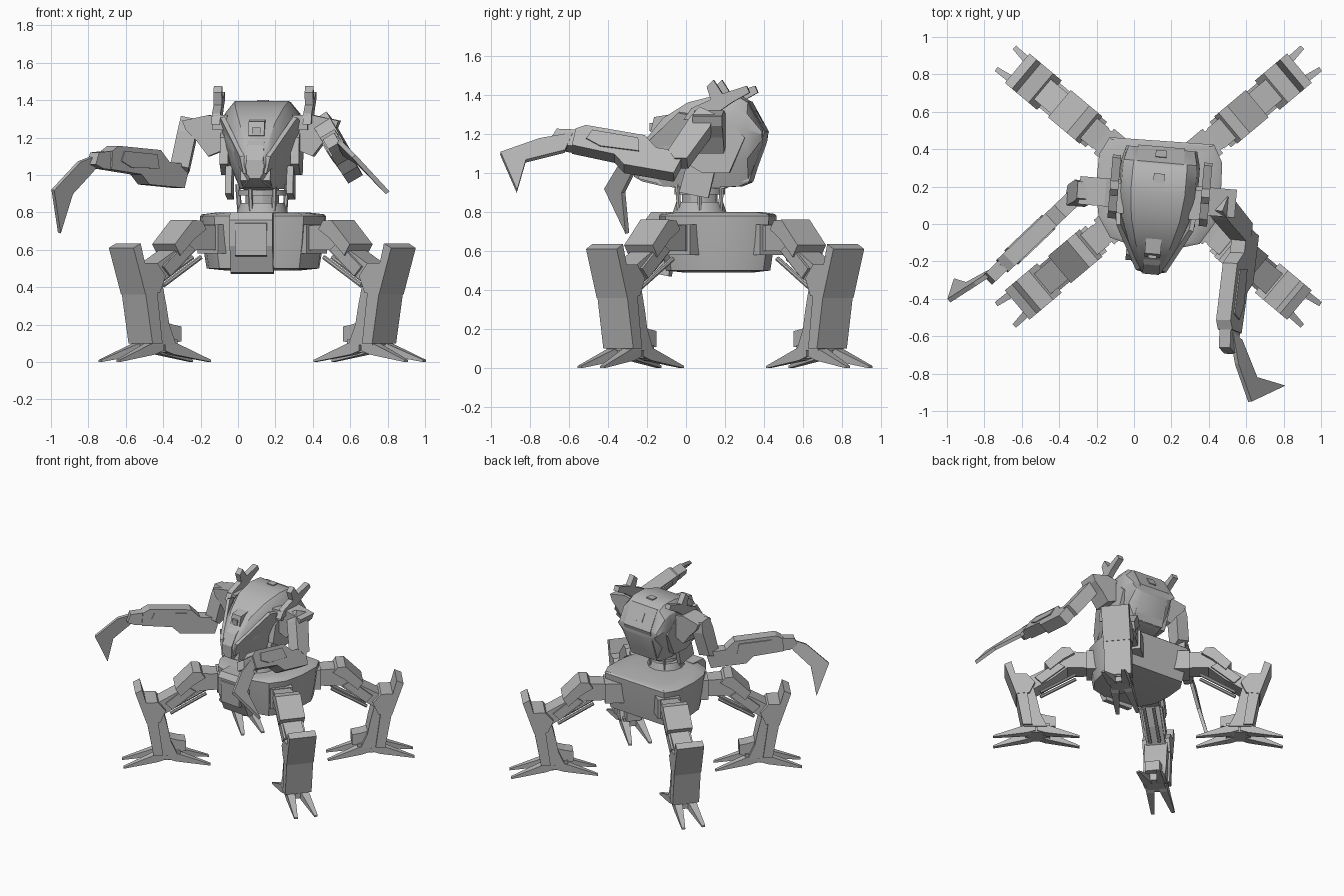
import bpy, bmesh, math
from mathutils import Vector, Matrix

cube = bpy.data.objects.get("Cube")
if cube:
    bpy.data.objects.remove(cube)

grey = bpy.data.materials.new("plain_grey")
grey.use_nodes = True
grey.diffuse_color = (0.47, 0.47, 0.47, 1)
grey.node_tree.nodes["Principled BSDF"].inputs["Base Color"].default_value = (0.47, 0.47, 0.47, 1)
Z = Vector((0, 0, 1))


def finish(name, bm, smooth=False):
    bmesh.ops.recalc_face_normals(bm, faces=bm.faces[:])
    mesh = bpy.data.meshes.new(name)
    bm.to_mesh(mesh)
    bm.free()
    mesh.materials.append(grey)
    ob = bpy.data.objects.new(name, mesh)
    bpy.context.collection.objects.link(ob)
    if smooth:
        bpy.ops.object.select_all(action='DESELECT')
        ob.select_set(True)
        bpy.context.view_layer.objects.active = ob
        bpy.ops.object.shade_smooth_by_angle(angle=math.radians(30))
    return ob


def loft(name, rings, smooth=False):
    """Skin a list of equal closed rings and cap both ends."""
    bm = bmesh.new()
    loops = [[bm.verts.new(p) for p in ring] for ring in rings]
    n = len(loops[0])
    for a, b in zip(loops, loops[1:]):
        for i in range(n):
            j = (i + 1) % n
            bm.faces.new((a[i], a[j], b[j], b[i]))
    bm.faces.new(loops[0])
    bm.faces.new(loops[-1])
    return finish(name, bm, smooth)


def slab(name, pts, width, origin=(0, 0, 0), along=(0, 1, 0), up=Z):
    """Side profile (along, up) extruded sideways; width may vary per point."""
    u = Vector(along).normalized()
    s = Vector(up).cross(u).normalized()
    v = u.cross(s)
    w = width if isinstance(width, list) else [width] * len(pts)
    return loft(name, [[Vector(origin) + u * a + v * b + s * (k * h / 2)
                        for (a, b), h in zip(pts, w)] for k in (-1, 1)])


def plate(name, pts, thick):
    """Flat plate through points in space."""
    p = [Vector(q) for q in pts]
    n = sum((a.cross(b) for a, b in zip(p, p[1:] + p[:1])), Vector()).normalized()
    return loft(name, [[q + n * (k * thick / 2) for q in p] for k in (-1, 1)])


def rod(name, a, b, r, sides=10, r2=None):
    a, b = Vector(a), Vector(b)
    bm = bmesh.new()
    rot = (b - a).to_track_quat('Z', 'Y').to_matrix().to_4x4()
    bmesh.ops.create_cone(bm, cap_ends=True, segments=sides, radius1=r, radius2=r2 or r,
                          depth=(b - a).length, matrix=Matrix.Translation((a + b) / 2) @ rot)
    return finish(name, bm, True)


def rect(a, b, c, d):
    return [(a, c), (b, c), (b, d), (a, d)]


# Pelvis: tapered shell with a rim, front plate and waist
TURN = Matrix.Rotation(math.radians(-4), 3, 'Z')
HUB = Vector((0.13, 0.17, 0))
half = [(.10, -.30), (.24, -.26), (.31, -.15), (.335, .0), (.33, .18), (.28, .275)]
outline = half + [(-x, y) for x, y in reversed(half)]


def pelvis_ring(k, z):
    return [HUB + TURN @ Vector((x * k, y * k, z)) for x, y in outline]


loft("pelvis", [pelvis_ring(k, z) for k, z in
                ((.6, .49), (.89, .50), (.96, .64), (1, .78), (.96, .79), (.72, .80))], True)
slab("pelvis_front_plate", [(-.30, .48), (-.25, .47), (-.22, .80), (-.34, .80), (-.37, .76),
                            (-.36, .62)], .23, HUB + Vector((-.035, 0, 0)), TURN @ Vector((0, 1, 0)))
slab("pelvis_front_badge", [(-.37, .57), (-.3, .56), (-.3, .77), (-.375, .74)], .17,
     HUB + Vector((-.035, 0, 0)), TURN @ Vector((0, 1, 0)))
rod("waist_base", (.13, .07, .79), (.13, .07, .85), .14, 12, .12)
rod("waist_column", (.13, .07, .84), (.13, .07, .96), .09, 12)
rod("waist_collar", (.13, .07, .89), (.13, .07, .92), .13, 12)
for i in range(6):
    d = Matrix.Rotation(i * math.pi / 3, 3, 'Z') @ Vector((.12, 0, 0))
    rod("waist_strut", Vector((.13, .07, .79)) + d, Vector((.13, .07, .95)) + d * 1.1, .013, 6)

# Four radial legs with two outward and two inward toes
SHIN = [(.67, .09), (.84, .09), (.89, .37), (.87, .48), (.78, .46), (.74, .3), (.72, .2)]
KNEE = [(.90, .36), (.985, .61), (.935, .635), (.905, .53), (.82, .53), (.76, .46), (.80, .37)]
THIGH = [(.40, .73), (.48, .735), (.56, .70), (.66, .60), (.84, .50), (.80, .40),
         (.64, .50), (.52, .60), (.40, .60)]
GUARD = [(.47, .71), (.50, .755), (.56, .76), (.69, .63), (.65, .57), (.55, .66)]
TOE = [(.0, .11), (.08, .10), (.31, .012), (.31, .0), (.06, .04), (.0, .06)]
CENTRE = Vector((.13, .20, 0))
for name, angle in (("back_left", 40), ("back_right", 140), ("front_right", 220), ("front_left", 320)):
    d = Vector((math.cos(math.radians(angle)), math.sin(math.radians(angle)), 0))
    t = Z.cross(d)

    def part(label, pts, width):
        slab(name + label, pts, width, CENTRE, d)

    part("_hip_housing", rect(.24, .38, .58, .735), .17)
    part("_hip_strut", rect(.30, .50, .60, .73), .13)
    part("_thigh", THIGH, .14)
    part("_thigh_guard", GUARD, .19)
    part("_thigh_panel", [(.54, .60), (.60, .64), (.76, .51), (.71, .46)], .17)
    part("_shin", SHIN, .17)
    part("_shin_armour", [(.78, .10), (.85, .10), (.90, .38), (.82, .40)], .20)
    part("_knee_armour", KNEE, .205)
    part("_heel_block", [(.61, .11), (.70, .10), (.74, .22), (.67, .20), (.61, .19)], .11)
    part("_ankle", rect(.65, .83, .05, .12), .14)
    for side in (-1, 1):
        for label, way in (("outer", 1), ("inner", -1)):
            aim = d * way + t * (side * .10)
            slab(f"{name}_{label}_toe", TOE, [.07, .06, .026, .026, .06, .07],
                 CENTRE + d * (.75 + .01 * way) + t * (side * .045), aim)
        p = CENTRE + t * (side * .035)
        rod(name + "_thigh_piston", p + d * .46 + Z * .56, p + d * .72 + Z * .41, .013, 8)

# Torso: canopy hull lofted from nose to a broad tail
YAW = Matrix.Rotation(math.radians(-5), 3, 'Z')
FORE = YAW @ Vector((0, 1, 0))
SIDE = YAW @ Vector((1, 0, 0))


def body(x, y, z):
    return Vector((.12, .08, 0)) + YAW @ Vector((x, y, z))


SECTION = [(.55, 0), (.82, .3), (1, .66), (.93, .86), (.68, 1)]
hull = []
for y, hw, z0, z1 in ((-.345, .05, .98, 1.08), (-.30, .085, .955, 1.15), (-.19, .14, .93, 1.28),
                      (-.06, .19, .925, 1.36), (.08, .213, .925, 1.395), (.20, .213, .93, 1.39),
                      (.25, .21, .95, 1.36), (.325, .19, 1.15, 1.22)):
    right = [(x * hw, z0 + k * (z1 - z0)) for x, k in SECTION]
    hull.append([body(x, y, z) for x, z in right + [(-x, z) for x, z in reversed(right)]])
loft("torso_hull", hull, True)


def bodyslab(name, pts, width, x=0):
    slab(name, pts, width, body(x, 0, 0), FORE)


bodyslab("nose_plate", [(-.35, 1.0), (-.35, 1.08), (-.30, 1.16), (-.24, 1.21), (-.22, 1.1)], .09)
bodyslab("camera_box", [(-.26, 1.21), (-.24, 1.285), (-.15, 1.30), (-.15, 1.2)], .085)
bodyslab("camera_eye", rect(-.265, -.2, 1.215, 1.255), .045)
bodyslab("roof_hatch", rect(.14, .19, 1.36, 1.4), .06)
bodyslab("back_panel", [(.10, 1.37), (.25, 1.365), (.335, 1.21), (.255, .955), (.12, .95)], .25)
bodyslab("back_window", [(.26, 1.29), (.28, 1.32), (.315, 1.26), (.30, 1.25)], .06)
bodyslab("lower_jaw", [(-.32, .97), (-.12, .92), (.12, .92), (.2, .96), (-.1, 1.02), (-.3, 1.03)], .16)
for s, lab in ((1, "left"), (-1, "right")):
    # Cheek guards, side plates, shoulders and forked fins
    plate(lab + "_cheek_guard", [body(s * x, y, z) for x, y, z in
          ((.05, -.335, 1.01), (.07, -.33, 1.10), (.195, -.10, 1.31), (.21, .03, 1.28),
           (.185, .0, 1.16))], .025)
    bodyslab(lab + "_side_plate", [(-.08, 1.06), (.02, 1.0), (.16, 1.0), (.24, 1.18), (.12, 1.3),
                                   (-.05, 1.2)], .045, s * .19)
    bodyslab(lab + "_hip_flap", [(-.10, .90), (.05, .87), (.08, 1.0), (-.06, 1.05)], .035, s * .165)
    slab(lab + "_shoulder", [(.18, 1.14), (.18, 1.30), (.28, 1.32), (.42, 1.29), (.40, 1.24),
                             (.34, 1.18), (.28, 1.10)], .15, body(0, .065, 0), SIDE * s)
    bodyslab(lab + "_fin", [(-.07, 1.27), (-.03, 1.33), (.07, 1.375), (.05, 1.44), (.085, 1.475),
                            (.13, 1.405), (.255, 1.445), (.27, 1.41), (.18, 1.36), (.08, 1.29)],
             .045, s * .245 + .01)
    bodyslab(lab + "_fin_mount", rect(-.04, .12, 1.24, 1.32), .08, s * .215)

# Arms: upper arm, stepped forearm, wrist and hooked blade
FOREARM = [(-.03, .02), (.12, .02), (.19, .08), (.50, .08), (.545, .05), (.545, -.05),
           (.32, -.06), (.26, -.11), (.0, -.11)]
ARMS = (
    ("left", (.46, .10, 1.27), (.575, -.04, 1.07), (.51, -.59, 1.165), (-.5, 0, .85),
     [(.52, -.58, 1.20), (.55, -.75, 1.17), (.62, -.95, 1.10), (.80, -.865, .905),
      (.65, -.82, 1.06), (.57, -.62, 1.11)]),
    ("right", (-.26, .18, 1.27), (-.31, .15, 1.04), (-.71, -.23, 1.08), (0, 0, 1),
     [(-.70, -.22, 1.13), (-.85, -.32, 1.07), (-.99, -.41, .92), (-.955, -.30, .69),
      (-.89, -.32, .90), (-.78, -.26, 1.02)]),
)
for lab, top, elbow, wrist, up, blade in ARMS:
    top, elbow, wrist = Vector(top), Vector(elbow), Vector(wrist)
    down, reach = elbow - top, wrist - elbow
    n = down.length
    slab(lab + "_upper_arm", [(-.03, -.05), (-.03, .04), (.05, .06), (n, .055), (n + .03, 0),
                              (n, -.055), (.05, -.06)], .10, top, down, FORE)
    slab(lab + "_forearm", FOREARM, .09, elbow, reach, up)
    slab(lab + "_forearm_panel", [(.2, -.02), (.22, .055), (.46, .055), (.48, .0), (.4, -.03)],
         .105, elbow, reach, up)
    slab(lab + "_wrist", [(0, -.05), (0, .05), (.10, .035), (.12, -.03), (.06, -.05)], .07,
         wrist - reach.normalized() * .02, reach, up)
    plate(lab + "_blade", blade, .025)
